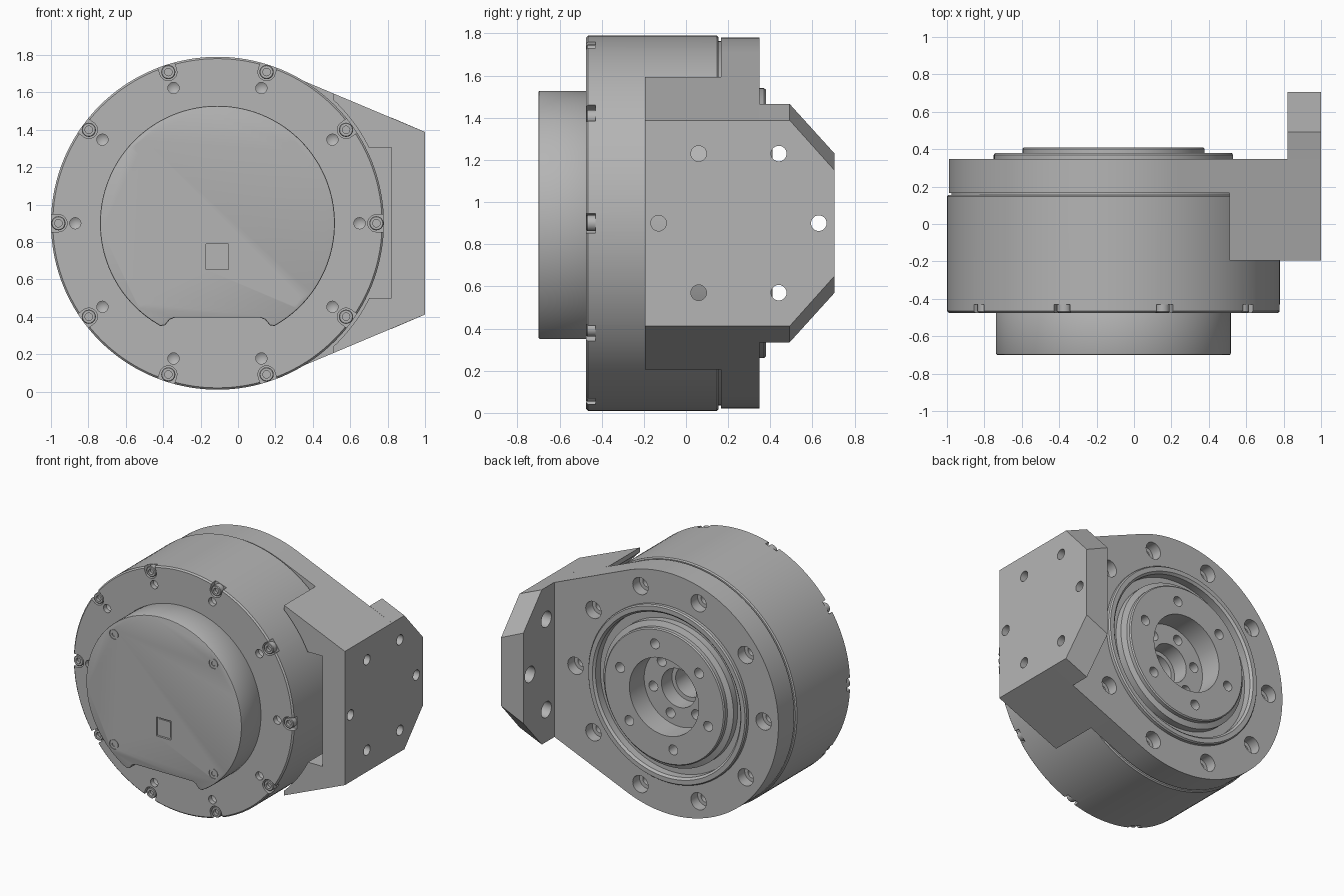
import bpy, bmesh, math
from mathutils import Vector
from math import cos, sin, pi, radians

cube = bpy.data.objects.get("Cube")
if cube:
    bpy.data.objects.remove(cube, do_unlink=True)

CX, CZ = -0.11, 0.90          # main axis of the housing, along y

metal = bpy.data.materials.new("plain grey metal")
metal.use_nodes = True
GREY = (0.46, 0.46, 0.46, 1)
metal.diffuse_color = GREY
metal.node_tree.nodes["Principled BSDF"].inputs["Base Color"].default_value = GREY


def lathe(bm, profile, a=CX, b=CZ, axis="y", n=32):
    """Revolve (radius, depth) points round an axis through (a, b)."""
    def place(r, t, i):
        u, v = a + r * cos(2 * pi * i / n), b + r * sin(2 * pi * i / n)
        return Vector((u, t, v)) if axis == "y" else Vector((t, u, v))
    rings = []
    for r, t in profile:
        count = 1 if r == 0 else n
        rings.append([bm.verts.new(place(r, t, i)) for i in range(count)])
    for p, q in zip(rings, rings[1:]):
        for i in range(n):
            j = (i + 1) % n
            face = [p[i % len(p)], p[j % len(p)], q[j % len(q)], q[i % len(q)]]
            bm.faces.new(list(dict.fromkeys(face)))


def rod(bm, r, t0, t1, a=CX, b=CZ, axis="y", n=32):
    lathe(bm, [(0, t0), (r, t0), (r, t1), (0, t1)], a, b, axis, n)


def prism(bm, points, y0, y1):
    """Extrude an (x, z) outline from y0 to y1."""
    front = [bm.verts.new((x, y0, z)) for x, z in points]
    back = [bm.verts.new((x, y1, z)) for x, z in points]
    bm.faces.new(front)
    bm.faces.new(back[::-1])
    for i in range(len(points)):
        j = (i + 1) % len(points)
        bm.faces.new((front[i], back[i], back[j], front[j]))


def rect(x0, x1, z0, z1):
    return [(x0, z0), (x1, z0), (x1, z1), (x0, z1)]


def arc(r, start, end, n, a=CX, b=CZ):
    steps = [radians(start + (end - start) * i / n) for i in range(n + 1)]
    return [(a + r * cos(t), b + r * sin(t)) for t in steps]


def polar(r, count, offset=0):
    return arc(r, offset, offset + 360 - 360 / count, count - 1)


def make(name, bm):
    bmesh.ops.recalc_face_normals(bm, faces=bm.faces)
    mesh = bpy.data.meshes.new(name)
    bm.to_mesh(mesh)
    bm.free()
    mesh.materials.append(metal)
    ob = bpy.data.objects.new(name, mesh)
    bpy.context.collection.objects.link(ob)
    return ob


def activate(ob):
    bpy.ops.object.select_all(action="DESELECT")
    ob.select_set(True)
    bpy.context.view_layer.objects.active = ob


def cut(ob, bm):
    cutter = make("cutter", bm)
    cutter.hide_render = True
    mod = ob.modifiers.new("cut", "BOOLEAN")
    mod.operation, mod.solver, mod.object = "DIFFERENCE", "EXACT", cutter
    activate(ob)
    bpy.ops.object.modifier_apply(modifier=mod.name)
    bpy.data.objects.remove(cutter, do_unlink=True)


def smooth(ob):
    activate(ob)
    bpy.ops.object.shade_smooth_by_angle(angle=radians(25))


# Round housing, hollow towards the back
bm = bmesh.new()
lathe(bm, [(0, -0.475), (0.88, -0.475), (0.89, -0.465), (0.89, 0.147), (0.882, 0.155),
           (0.865, 0.155), (0.865, 0.2), (0.6, 0.2), (0.6, -0.2), (0, -0.2)], n=144)
housing = make("housing", bm)

# Open screw pockets at the rim and drilled dimples
bm = bmesh.new()
for k in range(10):
    t = radians(36 * k)
    slot = [(0.95, -0.046), (0.95, 0.046)]
    slot += arc(0.046, 90, 270, 12, 0.85, 0)
    prism(bm, [(CX + u * cos(t) - v * sin(t), CZ + u * sin(t) + v * cos(t)) for u, v in slot],
          -0.5, -0.43)
for x, z in polar(0.76, 10):
    lathe(bm, [(0, -0.5), (0.03, -0.5), (0.03, -0.44), (0, -0.42)], x, z, n=20)
cut(housing, bm)
smooth(housing)

# Socket screws in the pockets
bm = bmesh.new()
for x, z in polar(0.85, 10):
    lathe(bm, [(0, -0.42), (0.038, -0.42), (0.038, -0.468), (0.034, -0.472),
               (0.02, -0.472), (0.02, -0.45), (0, -0.45)], x, z, n=20)
smooth(make("rim_screws", bm))

# Front cover with a flat, lipped underside
bm = bmesh.new()
outline = arc(0.628, -61, 241, 110)
outline += [(-0.39, 0.355), (-0.365, 0.385), (-0.34, 0.395)]
outline += [(0.12, 0.395), (0.145, 0.385), (0.17, 0.355)]
prism(bm, outline, -0.70, -0.46)
cover = make("front_cover", bm)
bevel = cover.modifiers.new("bevel", "BEVEL")
bevel.width, bevel.segments, bevel.angle_limit = 0.008, 2, radians(60)
activate(cover)
bpy.ops.object.modifier_apply(modifier=bevel.name)
bm = bmesh.new()
prism(bm, rect(CX - 0.06, CX + 0.06, 0.652, 0.79), -0.72, -0.685)
cover_points = polar(0.568, 4, 45)
for x, z in cover_points:
    rod(bm, 0.036, -0.72, -0.694, x, z)
cut(cover, bm)
smooth(cover)

# Button and flush screws on the cover
bm = bmesh.new()
prism(bm, rect(CX - 0.048, CX + 0.048, 0.664, 0.778), -0.692, -0.68)
make("cover_button", bm)
bm = bmesh.new()
for x, z in cover_points:
    lathe(bm, [(0, -0.68), (0.033, -0.68), (0.033, -0.7), (0.016, -0.7),
               (0.016, -0.695), (0, -0.695)], x, z, n=24)
smooth(make("cover_screws", bm))

# Rear flange plate that tapers out to the mounting side
bm = bmesh.new()
prism(bm, arc(0.88, 67.2, 292.8, 90) + [(1, 0.412), (1, 1.388)], 0.165, 0.348)
flange = make("rear_flange", bm)
bm = bmesh.new()
rod(bm, 0.605, 0.1, 0.4, n=96)
for x, z in polar(0.76, 10):
    lathe(bm, [(0, 0.22), (0.035, 0.22), (0.035, 0.27), (0.062, 0.27), (0.062, 0.4), (0, 0.4)],
          x, z, n=28)
cut(flange, bm)

# Mounting block wrapped round the housing
bm = bmesh.new()
prism(bm, [(0.51, 0.206), (1, 0.412), (1, 1.388), (0.51, 1.594)], -0.195, 0.165)
block = make("mounting_block", bm)
bm = bmesh.new()
rod(bm, 0.905, -0.5, 0.16, n=144)
cut(block, bm)
bm = bmesh.new()
prism(bm, rect(0.3, 0.82, 0.5, 1.305), -0.5, 0.16)
cut(block, bm)

# Rear tab with chamfered corners
bm = bmesh.new()
tab_faces = []
for x, h, low in ((0.82, 0.565, 0.33), (1, 0.488, 0.25)):
    side = [(0.348, -h), (0.492, -h), (0.705, -low), (0.705, low), (0.492, h), (0.348, h)]
    tab_faces.append([bm.verts.new((x, y, CZ + z)) for y, z in side])
inner, outer = tab_faces
bm.faces.new(inner)
bm.faces.new(outer[::-1])
for i in range(6):
    j = (i + 1) % 6
    bm.faces.new((inner[i], outer[i], outer[j], inner[j]))
tab = make("rear_tab", bm)

# Six mounting holes on the side face, stepped where they pass the tab
for part, holes in ((tab, ((0.44, 1.23), (0.44, 0.57), (0.63, 0.9))),
                    (block, ((0.06, 1.23), (0.06, 0.57), (-0.13, 0.9)))):
    bm = bmesh.new()
    for y, z in holes:
        if part is tab:
            lathe(bm, [(0, 0.75), (0.058, 0.75), (0.058, 0.9), (0.037, 0.9),
                       (0.037, 1.1), (0, 1.1)], y, z, "x", 28)
        else:
            rod(bm, 0.037, 0.7, 1.1, y, z, "x", 28)
    cut(part, bm)
for ob in (flange, block, tab):
    smooth(ob)

# Output hub: seal lip, groove, raised ring and stepped bore
bm = bmesh.new()
lathe(bm, [(0, -0.21), (0.61, -0.21), (0.61, 0.34), (0.64, 0.34), (0.64, 0.37), (0.632, 0.38),
           (0.6, 0.38), (0.585, 0.365), (0.585, 0.31), (0.525, 0.31), (0.525, 0.36),
           (0.487, 0.375), (0.487, 0.402), (0.479, 0.41), (0.28, 0.41), (0.28, 0.24),
           (0.14, 0.24), (0.14, 0.12), (0.11, 0.12), (0.11, -0.1), (0, -0.1)], n=96)
hub = make("output_hub", bm)
bm = bmesh.new()
for x, z in polar(0.375, 6, 18.6):
    rod(bm, 0.036, 0.25, 0.5, x, z, n=24)
for x, z in polar(0.21, 6, 48.6):
    rod(bm, 0.036, 0.12, 0.3, x, z, n=24)
cut(hub, bm)
smooth(hub)
